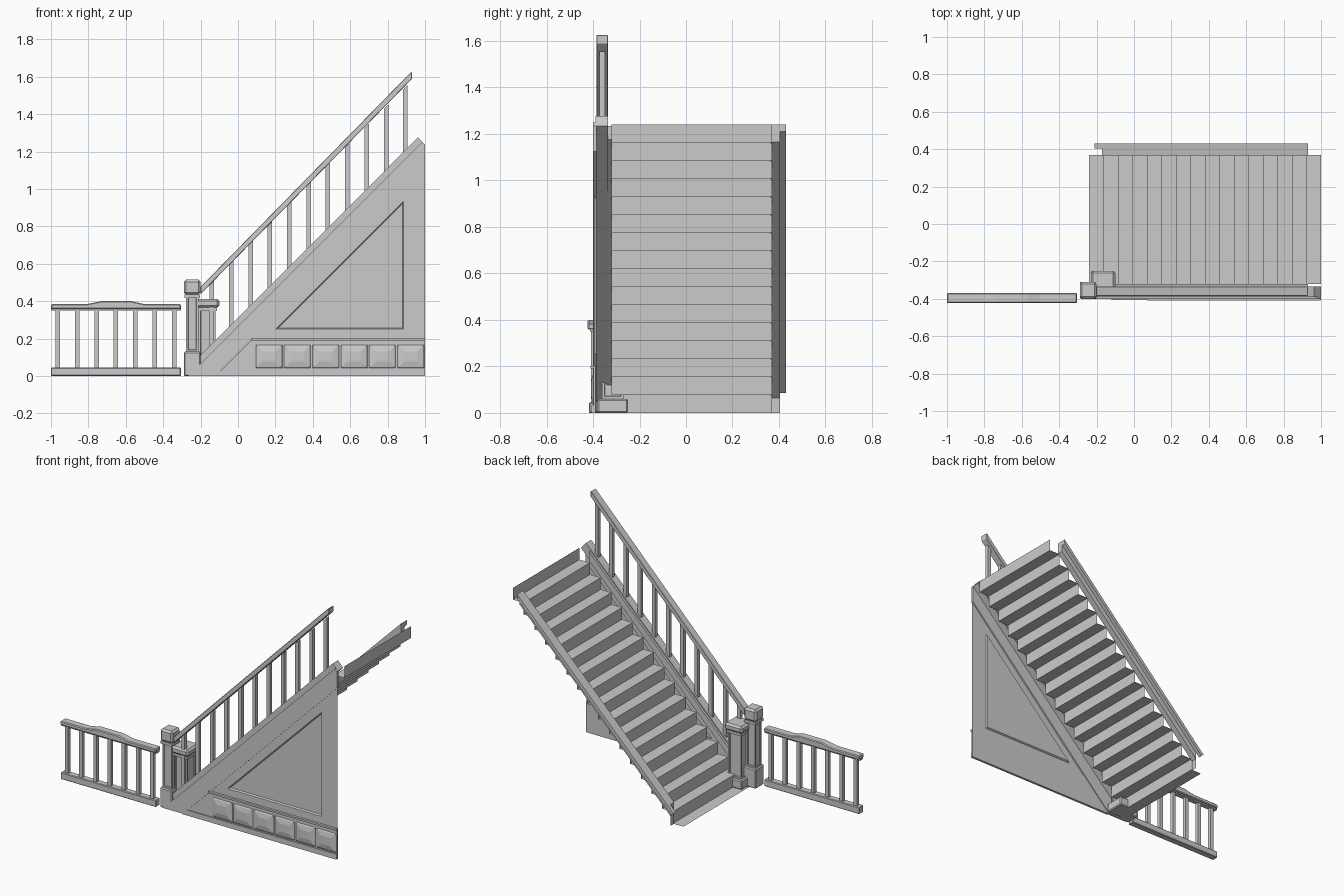
import bpy, bmesh
from mathutils import Vector

if "Cube" in bpy.data.objects:
    bpy.data.objects.remove(bpy.data.objects["Cube"])


def finish(name, bm, bevel=0, solid=True):
    if solid:
        bmesh.ops.recalc_face_normals(bm, faces=bm.faces)
    me = bpy.data.meshes.new(name)
    bm.to_mesh(me)
    bm.free()
    ob = bpy.data.objects.new(name, me)
    bpy.context.collection.objects.link(ob)
    if bevel:
        m = ob.modifiers.new("chamfer", 'BEVEL')
        m.width, m.segments = bevel, 1
    return ob


def prism(name, pts, y0, y1, bevel=0):
    """Extrude an x-z outline from y0 to y1."""
    bm = bmesh.new()
    a = [bm.verts.new((x, y0, z)) for x, z in pts]
    b = [bm.verts.new((x, y1, z)) for x, z in pts]
    bm.faces.new(a)
    bm.faces.new(b[::-1])
    for i in range(len(pts)):
        j = (i + 1) % len(pts)
        bm.faces.new((a[j], a[i], b[i], b[j]))
    return finish(name, bm, bevel)


def box(name, x0, x1, y0, y1, z0, z1, bevel=0):
    return prism(name, [(x0, z0), (x1, z0), (x1, z1), (x0, z1)], y0, y1, bevel)


def block(name, cx, cy, half, z0, z1, bevel=0):
    return box(name, cx - half, cx + half, cy - half, cy + half, z0, z1, bevel)


def rings(name, loops):
    """Join nested outlines into a stepped panel and fill the innermost."""
    bm = bmesh.new()
    vs = [[bm.verts.new(p) for p in lp] for lp in loops]
    n = len(vs[0])
    for a, b in zip(vs, vs[1:]):
        for i in range(n):
            j = (i + 1) % n
            bm.faces.new((a[i], a[j], b[j], b[i]))
    bm.faces.new(vs[-1])
    return finish(name, bm, solid=False)


def band(name, x0, x1, low, high, y0, y1):
    """Sloped strip between the lines z=x+low and z=x+high."""
    return prism(name, [(x0, x0 + low), (x1, x1 + low), (x1, x1 + high), (x0, x0 + high)], y0, y1)


# Folded sheet of treads and risers
N, X0, STEP = 16, -0.24, 1.24 / 16
outline = [(X0, 0)]
for k in range(N):
    outline += [(X0 + (k + 1) * STEP, k * STEP), (X0 + (k + 1) * STEP, (k + 1) * STEP)]
bm = bmesh.new()
cols = [(bm.verts.new((x, -0.32, z)), bm.verts.new((x, 0.37, z))) for x, z in outline]
for (a, b), (c, d) in zip(cols, cols[1:]):
    bm.faces.new((a, c, d, b))
finish("steps", bm, solid=False)

# Front stringer: face board and the sloping cap that carries the balusters
prism("front_stringer_board",
      [(-0.27, 0), (-0.12, 0), (1, 1.125), (1, 1.235), (0.985, 1.25), (-0.23, 0.035)], -0.40, -0.385)
prism("front_stringer_cap",
      [(-0.2, 0.05), (1.0, 1.235), (0.963, 1.276), (-0.2, 0.11)], -0.39, -0.335)
prism("front_stringer_inner",
      [(-0.2, 0), (-0.13, 0.115), (0.93, 1.175), (0.93, 1.235), (-0.2, 0.10)], -0.34, -0.32)

# Back stringer and its outer cap
prism("back_stringer", [(-0.17, 0), (-0.17, 0.065), (0.93, 1.165), (0.93, 1.24), (-0.17, 0.14)], 0.365, 0.405)
prism("back_stringer_cap", [(-0.195, 0.085), (0.93, 1.21), (0.93, 1.24), (-0.21, 0.10)], 0.405, 0.43)

# Triangular side wall with recessed panel
def tri(x0, x1, z0, y):
    return [(x0, y, z0), (x1, y, z0), (x1, y, z0 + x1 - x0)]


rings("side_wall_panel", [tri(0.075, 1.0, 0.2, -0.395), tri(0.2, 0.885, 0.25, -0.395),
                          tri(0.215, 0.879, 0.256, -0.385)])

# Skirting: sheet, ledge, base strip and raised fields
prism("skirting", [(-0.12, 0), (1, 0), (1, 0.2), (0.08, 0.2)], -0.398, -0.39)
box("skirting_ledge", 0.07, 1.0, -0.41, -0.39, 0.19, 0.202)
prism("skirting_base", [(-0.12, 0), (1, 0), (1, 0.035), (-0.085, 0.035)], -0.406, -0.395)
for i in range(6):
    a = 0.095 + i * 0.1515
    loops = []
    for d, y in ((0, -0.398), (0.006, -0.403), (0.035, -0.409)):
        x0, x1, z0, z1 = a + d, a + 0.142 - d, 0.042 + d, 0.166 - d
        loops.append([(x0, y, z0), (x1, y, z0), (x1, y, z1), (x0, y, z1)])
    rings("skirting_field", loops)

# Newel posts: base, panelled shaft, collar, cap
def newel(name, cx, cy, base, shaft, z_base, z_cap, z_top):
    block(name + "_base", cx, cy, base, 0, z_base, 0.006)
    ob = block(name + "_shaft", cx, cy, shaft, z_base, z_cap)
    bm = bmesh.new()
    bm.from_mesh(ob.data)
    sides = [f for f in bm.faces if abs(f.normal.z) < 0.5]
    for f in sides:
        bmesh.ops.inset_region(bm, faces=[f], thickness=0.014)
        bmesh.ops.inset_region(bm, faces=[f], thickness=0.003, depth=-0.006)
    bm.to_mesh(ob.data)
    bm.free()
    block(name + "_collar", cx, cy, shaft + 0.008, z_cap - 0.018, z_cap)
    block(name + "_cap", cx, cy, base, z_cap, z_top, 0.012)


newel("tall_newel", -0.245, -0.355, 0.045, 0.033, 0.13, 0.435, 0.515)
newel("short_newel", -0.165, -0.315, 0.065, 0.046, 0.06, 0.365, 0.412)

# Stair balusters and handrail
for i in range(11):
    x = -0.14 + i * 0.1035
    w = 0.012
    prism("stair_baluster", [(x - w, x + 0.285), (x + w, x + 0.305), (x + w, x + 0.66), (x - w, x + 0.635)],
          -0.372, -0.348)
prism("stair_handrail", [(-0.2, 0.437), (0.93, 1.588), (0.93, 1.625), (0.925, 1.625), (-0.2, 0.477)],
      -0.385, -0.335, 0.006)

# Level railing on the left
yc = -0.396
prism("level_handrail", [(-1, 0.358), (-0.305, 0.358), (-0.305, 0.384), (-0.5, 0.384), (-0.57, 0.4),
                         (-0.73, 0.4), (-0.81, 0.384), (-1, 0.384)], yc - 0.027, yc + 0.027, 0.005)
box("level_handrail_underside", -1, -0.305, yc - 0.016, yc + 0.016, 0.35, 0.36)
box("level_bottom_rail", -1, -0.305, yc - 0.022, yc + 0.022, 0, 0.045, 0.004)
for i in range(7):
    block("level_baluster", -0.963 + i * 0.1035, yc, 0.012, 0.04, 0.355)
